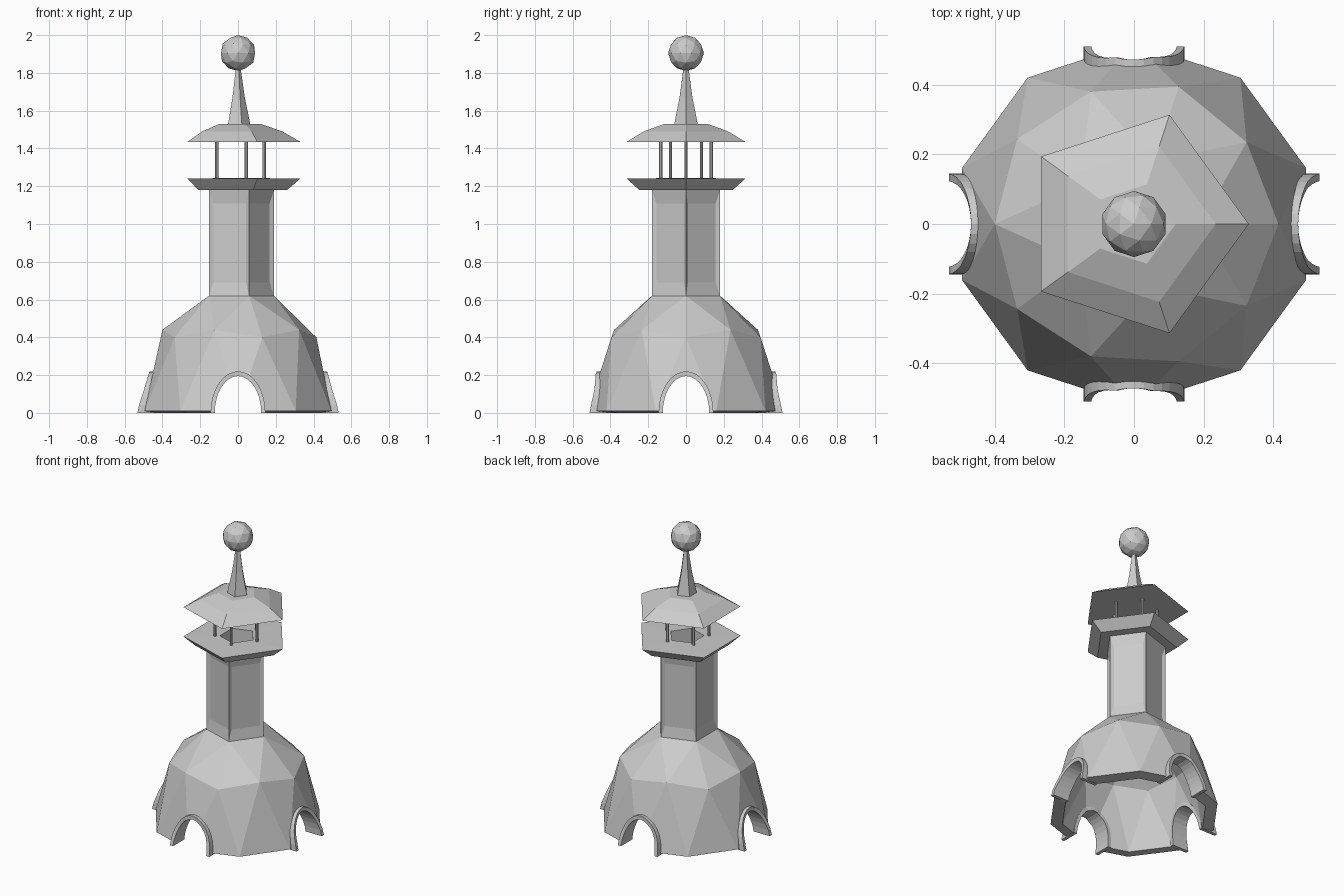
import bpy, bmesh
from math import sin, cos, pi, radians
from mathutils import Vector
from mathutils.bvhtree import BVHTree

if "Cube" in bpy.data.objects:
    bpy.data.objects.remove(bpy.data.objects["Cube"])


def finish(bm, name):
    bmesh.ops.recalc_face_normals(bm, faces=bm.faces[:])
    me = bpy.data.meshes.new(name)
    bm.to_mesh(me)
    bm.free()
    ob = bpy.data.objects.new(name, me)
    bpy.context.collection.objects.link(ob)
    return ob


def ring(bm, r, z, n=5, start=0.0):
    return [bm.verts.new((r * cos(radians(start + 360 * i / n)),
                          r * sin(radians(start + 360 * i / n)), z)) for i in range(n)]


def bridge(bm, a, b):
    n = len(a)
    return [bm.faces.new((a[i], a[(i + 1) % n], b[(i + 1) % n], b[i])) for i in range(n)]


def dome(bm, c, a, b, p):
    """Half-geodesic skin: rings given as (radius, z)."""
    C = ring(bm, *c, 10, 18)
    A, B, P = ring(bm, *a), ring(bm, *b, 5, 36), ring(bm, *p)
    for k in range(5):
        n = (k + 1) % 5
        for f in ((P[k], P[n], B[k]), (P[k], A[k], B[k]), (P[n], A[n], B[k]),
                  (A[k], C[2 * k - 1], C[2 * k]), (B[k], C[2 * k], C[2 * k + 1]),
                  (A[k], B[k], C[2 * k]), (A[n], B[k], C[2 * k + 1])):
            bm.faces.new(f)
    return C, P


def lathe(name, profile):
    """Closed five-sided solid from (radius, z) points."""
    bm = bmesh.new()
    rings = [ring(bm, r, z) for r, z in profile]
    for a, b in zip(rings, rings[1:]):
        bridge(bm, a, b)
    bm.faces.new(rings[0])
    bm.faces.new(rings[-1])
    return finish(bm, name)


# Hollow dome, tower shaft and balcony as one thick shell
bm = bmesh.new()
C, P = dome(bm, (.52, .01), (.415, .40), (.40, .44), (.19, .62))
Ci, Pi = dome(bm, (.445, 0), (.345, .365), (.335, .39), (.11, .57))
bridge(bm, C, Ci)
top = ring(bm, .19, 1.18)
shaft = bridge(bm, P, top)
last = top
for r, z in ((.26, 1.18), (.33, 1.24), (.11, 1.243)):
    nxt = ring(bm, r, z)
    bridge(bm, last, nxt)
    last = nxt
bridge(bm, last, Pi)
bmesh.ops.recalc_face_normals(bm, faces=bm.faces[:])

# Recessed panels on the shaft
bmesh.ops.inset_individual(bm, faces=shaft, thickness=.03, depth=-.012)
for f in shaft:
    for v in f.verts:
        v.co.z += .05 if v.co.z < .9 else -.05
tree = BVHTree.FromBMesh(bm)
tower = finish(bm, "dome_and_tower")

# Doorway cutters on four sides
SEG = 16
AXES = [Vector((0, -1, 0)), Vector((1, 0, 0)), Vector((0, 1, 0)), Vector((-1, 0, 0))]
UP = Vector((0, 0, 1))


def outline(w, h):
    return [(w * cos(pi * i / SEG), h * sin(pi * i / SEG)) for i in range(SEG + 1)]


bm = bmesh.new()
for d in AXES:
    s = UP.cross(d)
    pts = [(.135, -.1)] + outline(.135, .205) + [(-.135, -.1)]
    near, far = ([bm.verts.new(s * u + UP * z + d * k) for u, z in pts] for k in (.25, .8))
    bridge(bm, near, far)
    bm.faces.new(near)
    bm.faces.new(far)
cutter = finish(bm, "doorway_cutter")
cutter.hide_render = True
mod = tower.modifiers.new("doorways", 'BOOLEAN')
mod.operation, mod.solver, mod.object = 'DIFFERENCE', 'EXACT', cutter
deps = bpy.context.evaluated_depsgraph_get()
tower.data = bpy.data.meshes.new_from_object(tower.evaluated_get(deps))
tower.modifiers.clear()
bpy.data.objects.remove(cutter)

# Arched door frames that follow the dome surface
for name, d in zip(("front", "right", "back", "left"), AXES):
    s = UP.cross(d)
    bm = bmesh.new()
    sections = []
    for (ui, zi), (uo, zo) in zip(outline(.123, .195), outline(.145, .22)):
        probe = s * uo + UP * max(zo, .02) + d * 2
        hit = tree.ray_cast(probe, -d)[0].dot(d)
        out, back = hit + .04 - .02 * zo / .22, hit - .08
        sections.append([bm.verts.new(s * u + UP * z + d * k) for u, z, k in
                         ((ui, zi, out), (uo, zo, out), (uo, zo, back), (ui, zi, back))])
    for a, b in zip(sections, sections[1:]):
        bridge(bm, a, b)
    bm.faces.new(sections[0])
    bm.faces.new(sections[-1])
    finish(bm, name + "_door_frame")

# Balcony posts
for k in range(5):
    bpy.ops.mesh.primitive_cylinder_add(
        vertices=8, radius=.009, depth=.21,
        location=(.14 * cos(2 * pi * k / 5), .14 * sin(2 * pi * k / 5), 1.34))
    bpy.context.object.name = "balcony_post_%d" % (k + 1)

# Roof, spire and ball
lathe("roof", [(.33, 1.435), (.235, 1.49), (.12, 1.53)])
lathe("spire", [(.066, 1.525), (.036, 1.67), (.012, 1.84)])
bpy.ops.mesh.primitive_ico_sphere_add(subdivisions=2, radius=.095, location=(0, 0, 1.905))
bpy.context.object.name = "finial_ball"
